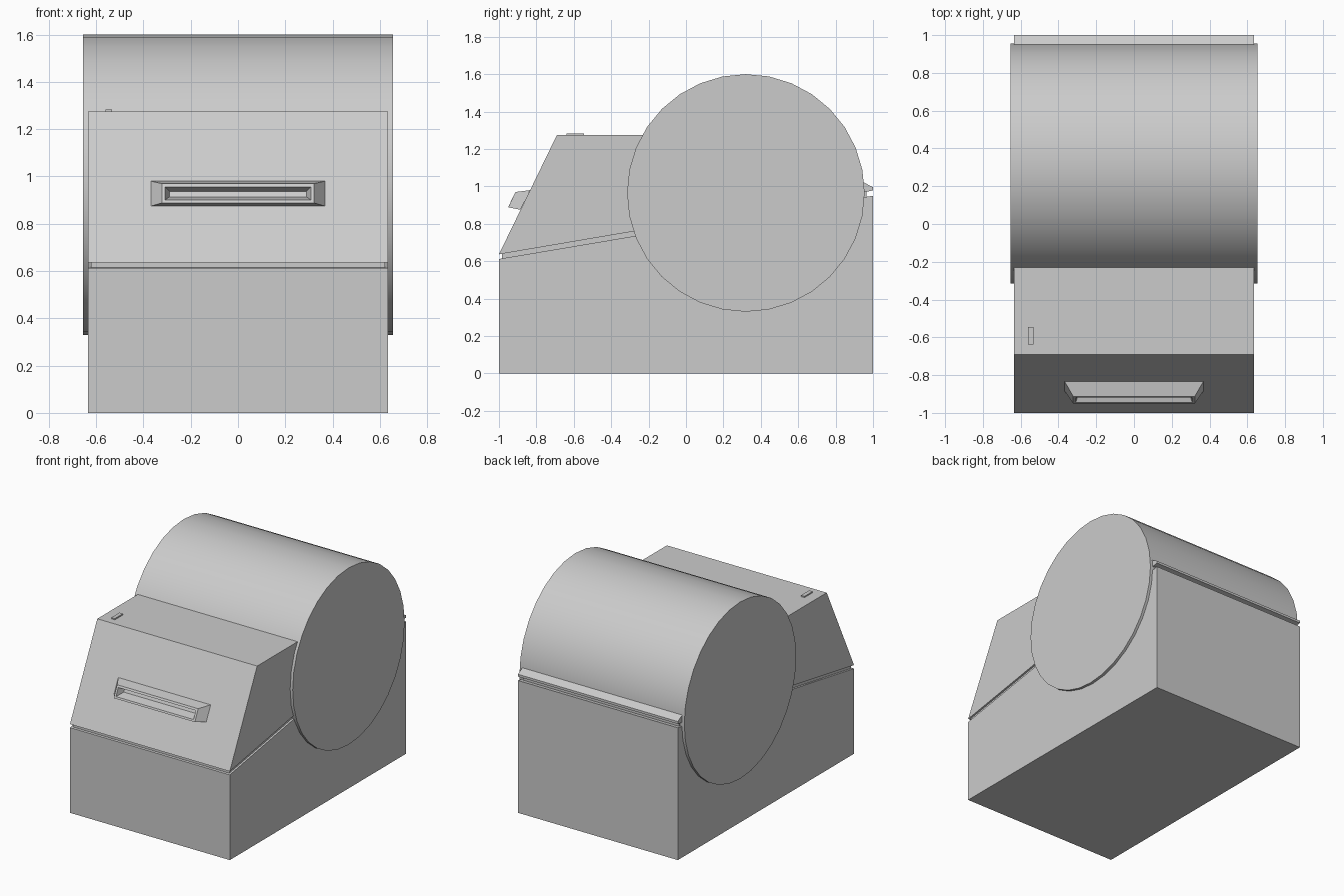
import bpy, math

if "Cube" in bpy.data.objects:
    bpy.data.objects.remove(bpy.data.objects["Cube"])


def make_object(name, verts, faces):
    mesh = bpy.data.meshes.new(name)
    mesh.from_pydata(verts, [], faces)
    mesh.update()
    obj = bpy.data.objects.new(name, mesh)
    bpy.context.collection.objects.link(obj)
    return obj


def extrude_profile(name, profile, x0, x1):
    """Solid from a counter-clockwise (y, z) profile, spanning x0..x1."""
    n = len(profile)
    verts = [(x, y, z) for x in (x0, x1) for y, z in profile]
    faces = [tuple(reversed(range(n))), tuple(range(n, 2 * n))]
    faces += [(i, (i + 1) % n, n + (i + 1) % n, n + i) for i in range(n)]
    return make_object(name, verts, faces)


W = 0.635

# Lower housing with a top that rises towards the back
extrude_profile("base_housing", [(-1, 0), (1, 0), (1, 0.95), (-1, 0.612)], -W, W)

# Slightly inset core that forms the seam between base and lid
extrude_profile("seam_core", [(-0.985, 0.58), (0.965, 0.90), (0.965, 1.0), (-0.985, 0.66)],
                -W + 0.014, W - 0.014)

# Upper lid: sloped front, flat top, small lip behind the drum
extrude_profile("lid", [(-1, 0.637), (1, 0.978), (1, 0.995), (0.95, 1.022),
                        (0.6, 1.2), (0.0, 1.275), (-0.69, 1.275)], -W, W)

# Large horizontal drum
bpy.ops.mesh.primitive_cylinder_add(vertices=32, radius=0.635, depth=1.31,
                                    location=(0, 0.32, 0.965),
                                    rotation=(0, math.pi / 2, 0))
drum = bpy.context.object
drum.name = "drum"
bpy.ops.object.shade_smooth_by_angle(angle=math.radians(30))

# Slot frame: nested rectangular rings (half width, bottom y/z, top y/z)
rings = [
    (0.367, (-0.885, 0.875), (-0.834, 0.98)),
    (0.322, (-0.950, 0.888), (-0.912, 0.970)),
    (0.308, (-0.945, 0.901), (-0.919, 0.956)),
    (0.290, (-0.882, 0.914), (-0.872, 0.937)),
]
verts, faces = [], []
for hw, bottom, top in rings:
    verts += [(-hw, *bottom), (hw, *bottom), (hw, *top), (-hw, *top)]
for r in range(len(rings) - 1):
    a, b = 4 * r, 4 * r + 4
    faces += [(a + i, a + (i + 1) % 4, b + (i + 1) % 4, b + i) for i in range(4)]
last = 4 * (len(rings) - 1)
faces += [(last, last + 1, last + 2, last + 3), (3, 2, 1, 0)]
make_object("slot_frame", verts, faces)

# Small indicator on the lid top
extrude_profile("indicator", [(-0.638, 1.27), (-0.545, 1.27), (-0.545, 1.284), (-0.638, 1.284)],
                -0.56, -0.532)
